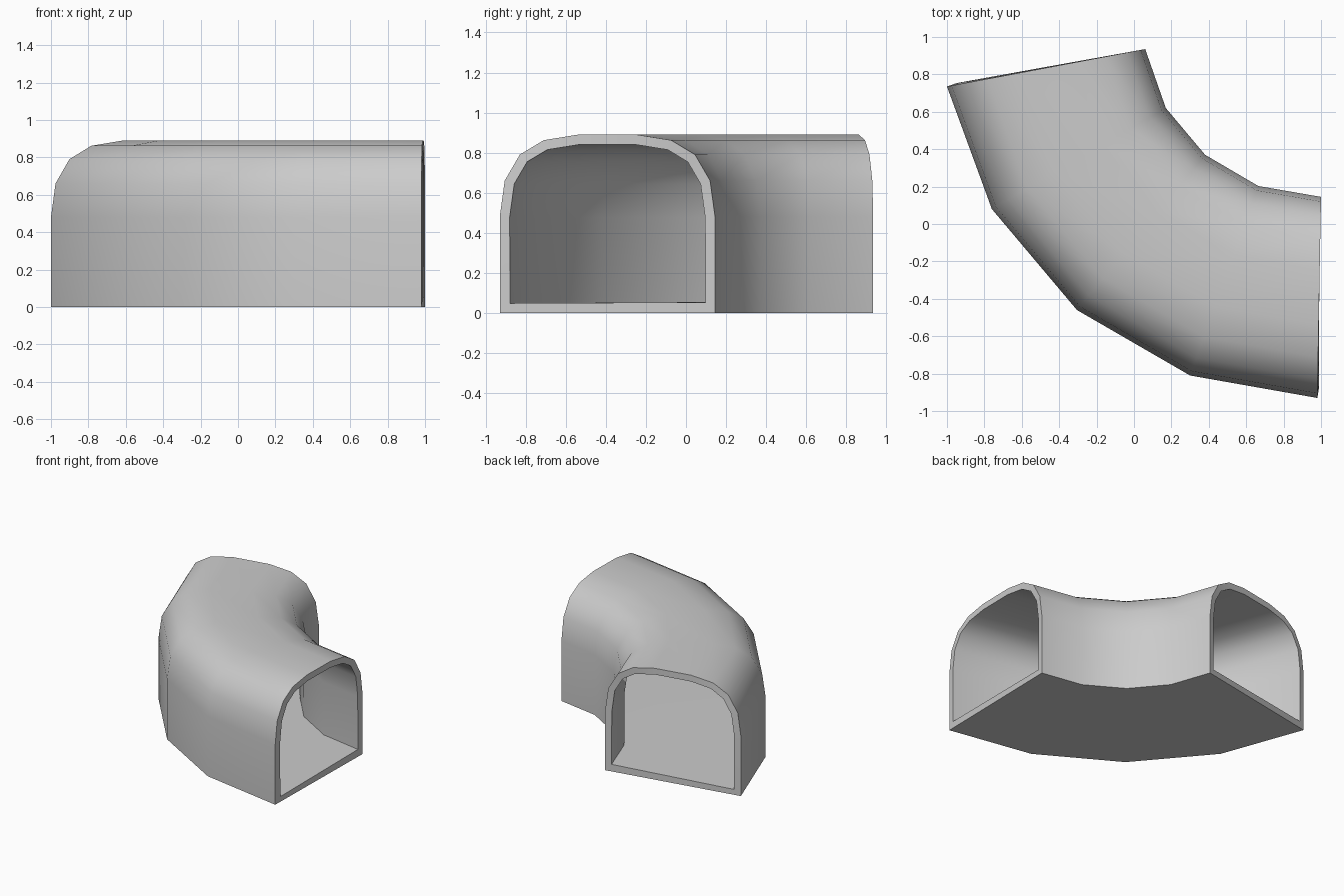
import bpy, bmesh, math
from mathutils import Vector

if "Cube" in bpy.data.objects:
    bpy.data.objects.remove(bpy.data.objects["Cube"])

# Plan-view stations: outer-bend point and inner-bend point
stations = [((-1.0, 0.735), (0.06, 0.935)),
            ((-0.76, 0.08), (0.17, 0.62)),
            ((-0.305, -0.46), (0.38, 0.37)),
            ((0.30, -0.81), (0.665, 0.203)),
            ((0.98, -0.93), (1.0, 0.145))]

# Arched cross-section: (fraction across, height), left half then mirrored
half = [(0, 0), (0, 0.48), (0.023, 0.66), (0.093, 0.79), (0.204, 0.862), (0.365, 0.89)]
profile = half + [(1 - t, z) for t, z in reversed(half)]

# Curved tunnel skin lofted through the stations, open at both ends
bm = bmesh.new()
rings = []
for a, b in stations:
    a, b = Vector(a), Vector(b)
    rings.append([bm.verts.new((*a.lerp(b, t), z)) for t, z in profile])
n = len(profile)
for r0, r1 in zip(rings, rings[1:]):
    for i in range(n):
        j = (i + 1) % n
        bm.faces.new((r0[i], r1[i], r1[j], r0[j]))
bm.normal_update()
# make the wall normals point outwards
wall = bm.faces[:][0]
if wall.normal.dot(Vector((-1, -1, 0))) < 0:
    bmesh.ops.reverse_faces(bm, faces=bm.faces[:])
mesh = bpy.data.meshes.new("curved_tunnel")
bm.to_mesh(mesh)
bm.free()
tunnel = bpy.data.objects.new("curved_tunnel", mesh)
bpy.context.collection.objects.link(tunnel)

# Wall thickness, inwards
solid = tunnel.modifiers.new("wall_thickness", 'SOLIDIFY')
solid.thickness = 0.05
solid.offset = -1
solid.use_even_offset = True

bpy.context.view_layer.objects.active = tunnel
tunnel.select_set(True)
bpy.ops.object.modifier_apply(modifier=solid.name)
bpy.ops.object.shade_smooth_by_angle(angle=math.radians(40))
